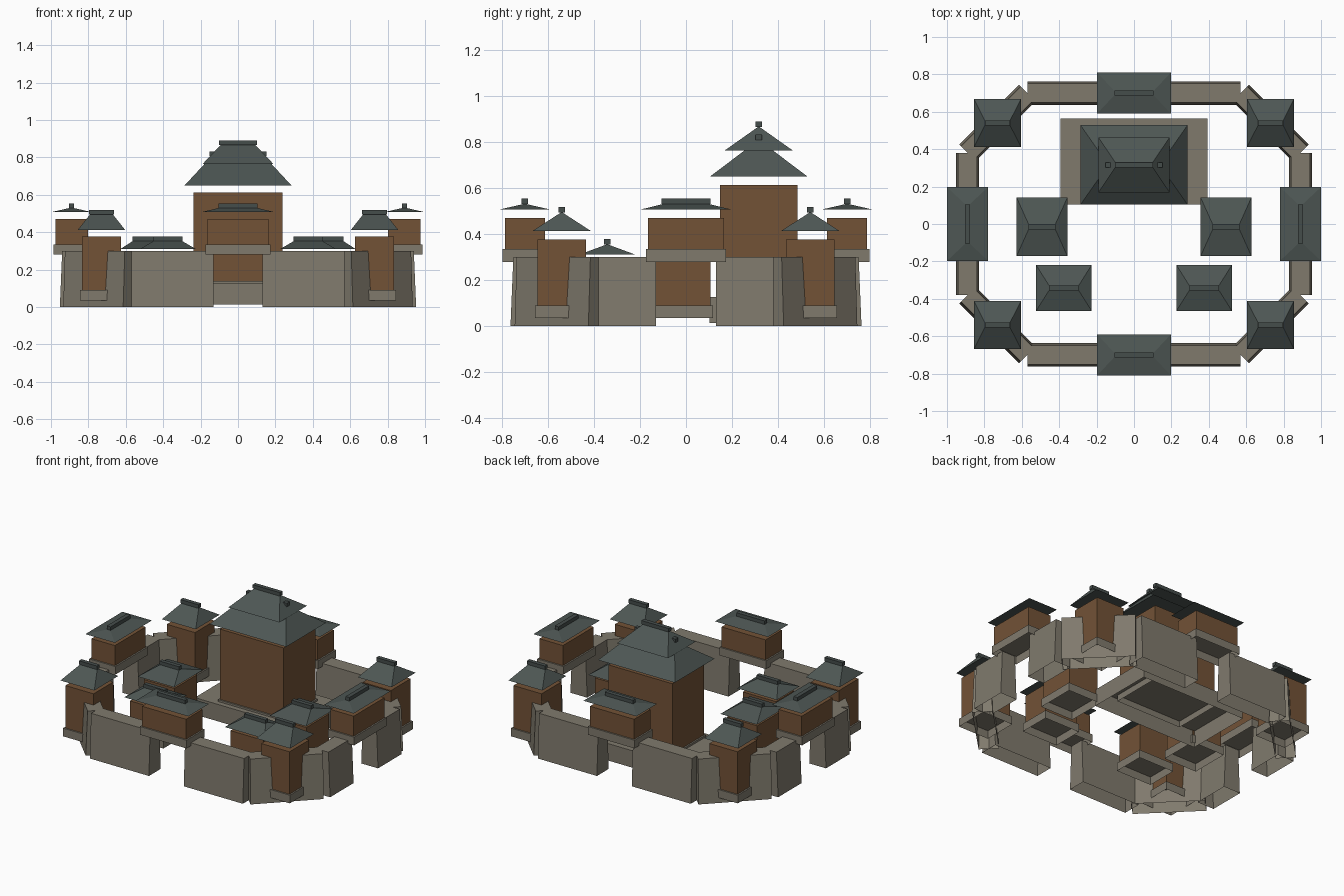
import bpy, bmesh, math
from mathutils import Matrix, Vector

if "Cube" in bpy.data.objects:
    bpy.data.objects.remove(bpy.data.objects["Cube"])


def material(name, rgb):
    m = bpy.data.materials.new(name)
    m.diffuse_color = (*rgb, 1.0)
    m.use_nodes = True
    m.node_tree.nodes["Principled BSDF"].inputs["Base Color"].default_value = m.diffuse_color
    return m


STONE = material("grey_stone", (0.215, 0.194, 0.152))
WOOD = material("brown_timber", (0.170, 0.085, 0.037))
TILE = material("slate_tile", (0.075, 0.094, 0.088))
RIDGE = material("dark_ridge_tile", (0.060, 0.074, 0.071))


def frustum(name, mat, centre, z0, z1, bottom, top, angle=0.0, closed=False):
    """Block with half-sizes `bottom` and `top`, open underneath unless closed.
    A zero top half-size gives a ridge."""
    bm = bmesh.new()
    bmesh.ops.create_cube(bm, size=2)
    for v in bm.verts:
        half = top if v.co.z > 0 else bottom
        v.co = Vector((v.co.x * half[0], v.co.y * half[1], z1 if v.co.z > 0 else z0))
    bmesh.ops.remove_doubles(bm, verts=bm.verts, dist=1e-5)
    bmesh.ops.rotate(bm, verts=bm.verts, cent=(0, 0, 0),
                     matrix=Matrix.Rotation(angle, 3, 'Z'))
    bmesh.ops.recalc_face_normals(bm, faces=bm.faces)
    if not closed:
        under = [f for f in bm.faces if all(abs(v.co.z - z0) < 1e-5 for v in f.verts)]
        bmesh.ops.delete(bm, geom=under, context='FACES')
    mesh = bpy.data.meshes.new(name)
    bm.to_mesh(mesh)
    bm.free()
    mesh.materials.append(mat)
    ob = bpy.data.objects.new(name, mesh)
    ob.location = (centre[0], centre[1], 0)
    bpy.context.collection.objects.link(ob)
    return ob


def box(name, mat, centre, z0, z1, half, angle=0.0):
    return frustum(name, mat, centre, z0, z1, half, half, angle)


def roof(name, centre, half, z, rise, angle=0.0):
    """Hipped roof with a ridge beam along its local x."""
    frustum(name + "_roof", TILE, centre, z, z + rise, half, (half[0] * 0.48, 0),
            angle, closed=True)
    box(name + "_ridge", RIDGE, centre, z + rise - 0.002, z + rise + 0.022,
        (half[0] * 0.535, 0.014), angle)


def building(name, centre, body, eaves, z0, z1, rise, angle=0.0, lift=0.037):
    """Stone footing, timber body and a roof raised just above the body."""
    box(name + "_footing", STONE, centre, z0, z0 + 0.055,
        (body[0] + 0.01, body[1] + 0.01), angle)
    box(name + "_body", WOOD, centre, z0 + 0.055, z1, body, angle)
    roof(name, centre, eaves, z1 + lift, rise, angle)


def wall(name, centre, length, angle):
    frustum(name, STONE, centre, 0, 0.30, (length / 2, 0.0625), (length / 2, 0.05), angle)


WX, WY = 0.89, 0.70      # wall centre lines
CX, CY = 0.57, 0.38      # where the straight walls end
GAP = 0.13               # half-width of gate openings
QUARTER = math.pi / 2

# curtain walls, split at the gates, with diagonal corners and towers
for sx in (-1, 1):
    for sy in (-1, 1):
        wall("long_wall", (sx * (CX + GAP) / 2, sy * WY), CX - GAP, 0)
        wall("short_wall", (sx * WX, sy * (CY + GAP) / 2), CY - GAP, QUARTER)
        corner = (sx * (CX + WX) / 2, sy * (CY + WY) / 2)
        wall("corner_wall", corner, math.hypot(WX - CX, WY - CY),
             -sx * sy * math.pi / 4)
        building("corner_tower", corner, (0.105, 0.105), (0.126, 0.128),
                 0.035, 0.376, 0.083)

# gatehouses bridging the four openings
for s in (-1, 1):
    for centre, angle in (((0, s * WY), 0), ((s * WX, 0), QUARTER)):
        building("gatehouse", centre, (0.164, 0.087), (0.197, 0.11),
                 0.28, 0.47, 0.025, angle)

# courtyard halls
for s in (-1, 1):
    building("side_hall", (s * 0.492, -0.015), (0.113, 0.122), (0.136, 0.157),
             0.035, 0.284, 0.045, lift=0.027)
    building("front_hall", (s * 0.375, -0.342), (0.123, 0.097), (0.148, 0.122),
             0.035, 0.284, 0.045, lift=0.027)

# great hall on its terrace, with a second roof tier
MAIN = (0, 0.316)
box("terrace", STONE, (0, 0.333), 0.013, 0.127, (0.394, 0.23))
building("great_hall", MAIN, (0.237, 0.168), (0.286, 0.212), 0.085, 0.613, 0.16)
roof("great_hall_upper", MAIN, (0.19, 0.147), 0.764, 0.104)
